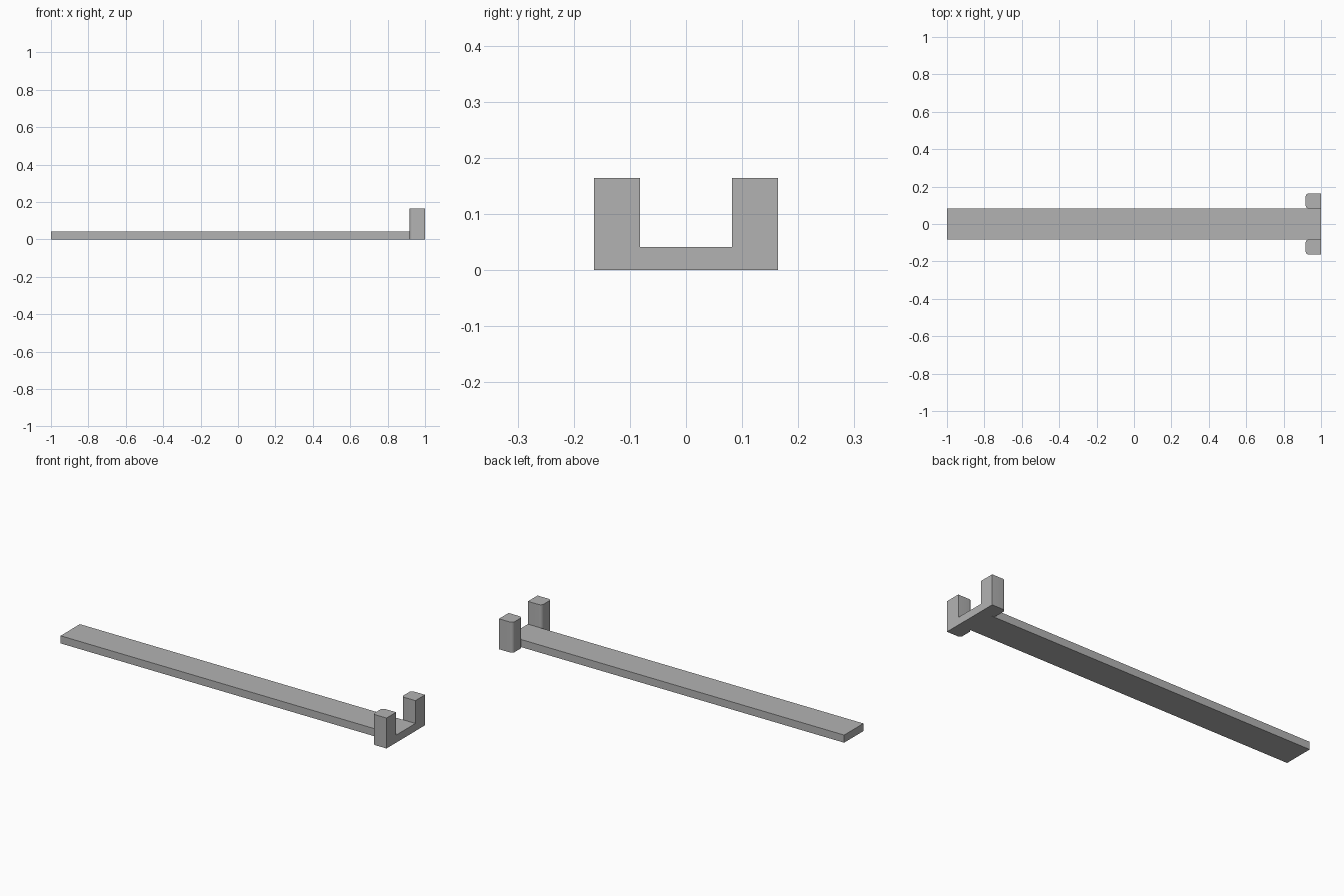
import bpy
import bmesh

cube = bpy.data.objects.get("Cube")
if cube:
    bpy.data.objects.remove(cube, do_unlink=True)

grey = bpy.data.materials.new("plain grey")
grey.use_nodes = True
colour = (0.45, 0.45, 0.45, 1)
grey.diffuse_color = colour
grey.node_tree.nodes["Principled BSDF"].inputs["Base Color"].default_value = colour

UNIT = 0.082      # post width, and half the bar width
ROUND = 0.017     # corner radius of the posts


def box(name, low, high, rounded=False):
    """Box between two corners; optionally round its upright edges at low x."""
    bm = bmesh.new()
    bmesh.ops.create_cube(bm, size=1)
    for v in bm.verts:
        v.co = [h if c > 0 else l for c, l, h in zip(v.co, low, high)]
    if rounded:
        edges = [e for e in bm.edges
                 if all(abs(v.co.x - low[0]) < 1e-5 for v in e.verts)
                 and abs(e.verts[0].co.z - e.verts[1].co.z) > 1e-4]
        bmesh.ops.bevel(bm, geom=edges, offset=ROUND, offset_type='OFFSET',
                        segments=6, profile=0.5, affect='EDGES')
    bmesh.ops.recalc_face_normals(bm, faces=bm.faces)
    mesh = bpy.data.meshes.new(name)
    bm.to_mesh(mesh)
    bm.free()
    mesh.materials.append(grey)
    obj = bpy.data.objects.new(name, mesh)
    bpy.context.collection.objects.link(obj)
    if rounded:
        bpy.ops.object.select_all(action='DESELECT')
        obj.select_set(True)
        bpy.context.view_layer.objects.active = obj
        bpy.ops.object.shade_smooth_by_angle(angle=0.6)
    return obj


# Long flat bar
box("bar", (-1, -UNIT, 0), (1, UNIT, UNIT / 2))

# Upright posts on both sides of the bar's end
for name, y in (("front_post", -2 * UNIT), ("back_post", UNIT)):
    box(name, (1 - UNIT, y, 0), (1, y + UNIT, 2 * UNIT), rounded=True)
